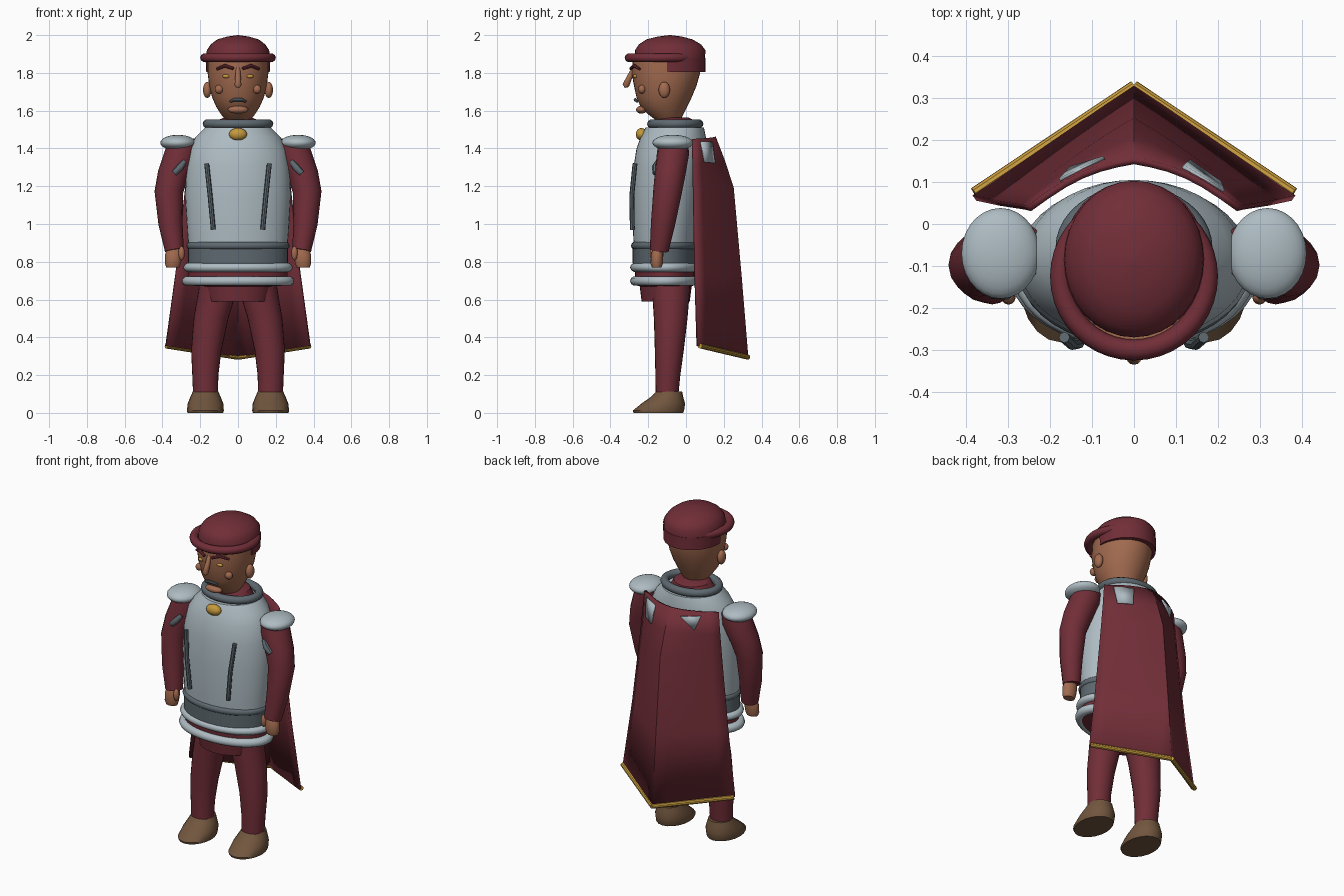
import bpy, bmesh, math
from mathutils import Vector


def mat(name, rgb):
    m = bpy.data.materials.new(name)
    m.diffuse_color = (*rgb, 1)
    return m


RED = mat("wine cloth", (0.165, 0.027, 0.039))
SILVER = mat("pale steel", (0.42, 0.50, 0.54))
STEEL = mat("dark steel", (0.11, 0.14, 0.16))
SKIN = mat("skin", (0.36, 0.145, 0.078))
GOLD = mat("gold", (0.56, 0.32, 0.045))
BROWN = mat("boot leather", (0.165, 0.092, 0.048))


def finish(name, bm, material, angle=35):
    bmesh.ops.recalc_face_normals(bm, faces=bm.faces)
    me = bpy.data.meshes.new(name)
    bm.to_mesh(me)
    bm.free()
    ob = bpy.data.objects.new(name, me)
    bpy.context.collection.objects.link(ob)
    me.materials.append(material)
    bpy.ops.object.select_all(action='DESELECT')
    ob.select_set(True)
    bpy.context.view_layer.objects.active = ob
    bpy.ops.object.shade_smooth_by_angle(angle=math.radians(angle))
    return ob


def skin_rings(bm, rings, caps=True):
    rows = [[bm.verts.new(p) for p in r] for r in rings]
    n = len(rows[0])
    for a, b in zip(rows, rows[1:]):
        for i in range(n):
            bm.faces.new((a[i], a[(i + 1) % n], b[(i + 1) % n], b[i]))
    if caps:
        bm.faces.new(rows[0])
        bm.faces.new(rows[-1])


def loft(name, rings, material, n=32, ymin=None, angle=35):
    """Stack of ellipses: (z, x, y front, y back, half width)."""
    bm, pts = bmesh.new(), []
    for z, x, yf, yb, rx in rings:
        row = []
        for i in range(n):
            a = math.tau * i / n
            y = (yf + yb) / 2 + (yb - yf) / 2 * math.sin(a)
            row.append((x + rx * math.cos(a), y if ymin is None else max(y, ymin), z))
        pts.append(row)
    skin_rings(bm, pts)
    return finish(name, bm, material, angle)


def tube(name, path, material, n=16, angle=35):
    """Tapered tube along (x, y, z, radius) points."""
    bm, rings = bmesh.new(), []
    P = [Vector(p[:3]) for p in path]
    for i, p in enumerate(P):
        d = (P[min(i + 1, len(P) - 1)] - P[max(i - 1, 0)]).normalized()
        u = d.cross(Vector((0, 1, 0.01))).normalized()
        v = d.cross(u)
        r = path[i][3]
        rings.append([p + r * (u * math.cos(math.tau * k / n) + v * math.sin(math.tau * k / n))
                      for k in range(n)])
    skin_rings(bm, rings)
    return finish(name, bm, material, angle)


def ball(name, loc, size, material, seg=20):
    bm = bmesh.new()
    bmesh.ops.create_uvsphere(bm, u_segments=seg, v_segments=seg // 2, radius=1)
    for v in bm.verts:
        v.co = Vector(loc) + Vector(a * b for a, b in zip(v.co, size))
    return finish(name, bm, material, 60)


def ring(name, z, y, rx, ry, rt, rz, material, n=40, m=10):
    """Elliptical torus with tube radii rt (sideways) and rz (upright)."""
    bm, rows = bmesh.new(), []
    for i in range(n + 1):
        a = math.tau * i / n
        row = []
        for k in range(m):
            b = math.tau * k / m
            c = rt * math.cos(b)
            row.append(((rx + c) * math.cos(a), y + (ry + c) * math.sin(a), z + rz * math.sin(b)))
        rows.append(row)
    skin_rings(bm, rows, caps=False)
    bmesh.ops.remove_doubles(bm, verts=bm.verts, dist=1e-5)
    return finish(name, bm, material, 60)


# Breastplate, belt and skirt hoops
loft("breastplate", [(0.86, 0, -0.275, 0.05, 0.26), (0.95, 0, -0.28, 0.06, 0.268),
                     (1.15, 0, -0.285, 0.085, 0.28), (1.3, 0, -0.278, 0.1, 0.275),
                     (1.4, 0, -0.262, 0.105, 0.257), (1.46, 0, -0.24, 0.105, 0.225),
                     (1.51, 0, -0.215, 0.095, 0.175)], SILVER, 40)
loft("belt", [(0.79, 0, -0.282, 0.055, 0.265), (0.87, 0, -0.282, 0.055, 0.265)], STEEL, 40)
ring("belt_rim", 0.885, -0.113, 0.255, 0.16, 0.018, 0.02, STEEL)
ring("upper_hoop", 0.77, -0.113, 0.262, 0.155, 0.028, 0.024, SILVER)
ring("lower_hoop", 0.698, -0.113, 0.27, 0.155, 0.028, 0.026, SILVER)
loft("tunic", [(0.59, 0, -0.235, 0.02, 0.165), (0.67, 0, -0.245, 0.03, 0.18),
               (0.675, 0, -0.265, 0.04, 0.262), (0.8, 0, -0.275, 0.05, 0.262)], RED)
for s in (1, -1):
    tube("chest_strip", [(s * 0.131, -0.284, 0.97, 0.013), (s * 0.148, -0.287, 1.15, 0.013),
                         (s * 0.166, -0.27, 1.32, 0.013)], STEEL, 8)

# Collar, neck and clasp
ring("collar", 1.53, -0.057, 0.163, 0.125, 0.024, 0.024, STEEL)
loft("neck", [(1.49, 0, -0.18, 0.06, 0.14), (1.55, 0, -0.16, 0.04, 0.105),
              (1.565, 0, -0.15, 0.01, 0.07)], RED)
ball("clasp", (0, -0.236, 1.475), (0.048, 0.03, 0.033), GOLD)

# Head and face
loft("head", [(1.55, 0, -0.16, -0.03, 0.065), (1.58, 0, -0.20, -0.015, 0.09),
              (1.62, 0, -0.24, 0.005, 0.115), (1.67, 0, -0.262, 0.03, 0.137),
              (1.73, 0, -0.275, 0.055, 0.152), (1.8, 0, -0.288, 0.075, 0.161),
              (1.88, 0, -0.28, 0.08, 0.16)], SKIN, 36)
tube("nose", [(0, -0.275, 1.825, 0.012), (0, -0.3, 1.775, 0.015), (0, -0.318, 1.735, 0.018),
              (0, -0.316, 1.722, 0.009)], SKIN, 12, 60)
ball("chin", (0, -0.236, 1.605), (0.055, 0.028, 0.021), SKIN)
tube("moustache", [(-0.042, -0.258, 1.648, 0.006), (-0.02, -0.268, 1.658, 0.009),
                   (0.02, -0.268, 1.658, 0.009), (0.042, -0.258, 1.648, 0.006)], STEEL, 8)
for s in (1, -1):
    ball("ear", (s * 0.163, -0.115, 1.71), (0.022, 0.03, 0.043), SKIN)
    ball("cheek", (s * 0.1, -0.233, 1.713), (0.023, 0.02, 0.023), SKIN)
    ball("eye", (s * 0.062, -0.268, 1.782), (0.021, 0.013, 0.01), GOLD, 12)
    tube("eyebrow", [(s * 0.025, -0.293, 1.823, 0.008), (s * 0.07, -0.275, 1.838, 0.01),
                     (s * 0.112, -0.245, 1.82, 0.007)], RED, 8)

# Cap: dome, rolled brim and nape band
loft("cap_dome", [(1.865, 0, -0.27, 0.1, 0.17), (1.92, 0, -0.27, 0.103, 0.165),
                  (1.95, 0, -0.25, 0.08, 0.145), (1.977, 0, -0.21, 0.035, 0.11),
                  (1.992, 0, -0.15, -0.02, 0.058), (2.0, 0, -0.09, -0.08, 0.004)], RED, 32, angle=50)
loft("cap_band", [(1.805, 0, -0.27, 0.103, 0.168), (1.88, 0, -0.27, 0.103, 0.172)], RED, 32, ymin=-0.1)
ring("cap_brim", 1.88, -0.125, 0.175, 0.175, 0.025, 0.024, RED)

for s in (1, -1):
    # Arms, hands and shoulder plates
    tube("sleeve", [(s * 0.285, -0.065, 1.44, 0.075), (s * 0.3, -0.068, 1.38, 0.085),
                    (s * 0.345, -0.085, 1.26, 0.081), (s * 0.366, -0.098, 1.17, 0.076),
                    (s * 0.357, -0.122, 1.0, 0.064), (s * 0.337, -0.142, 0.86, 0.05)], RED)
    loft("hand", [(0.77, s * 0.345, -0.18, -0.13, 0.035), (0.79, s * 0.345, -0.188, -0.122, 0.042),
                  (0.84, s * 0.34, -0.185, -0.12, 0.046), (0.875, s * 0.337, -0.175, -0.12, 0.036)],
         SKIN, 16, angle=60)
    ball("thumb", (s * 0.299, -0.175, 0.845), (0.017, 0.017, 0.038), SKIN, 12)
    ball("shoulder_plate", (s * 0.318, -0.07, 1.43), (0.093, 0.108, 0.042), SILVER, 28)
    tube("sleeve_clip", [(s * 0.282, -0.148, 1.332, 0.012), (s * 0.305, -0.162, 1.302, 0.019),
                         (s * 0.338, -0.162, 1.268, 0.016)], STEEL, 10)
    # Legs and boots
    loft("leg", [(0.1, s * 0.172, -0.16, -0.04, 0.066), (0.2, s * 0.173, -0.162, -0.03, 0.069),
                 (0.33, s * 0.168, -0.165, -0.012, 0.08), (0.5, s * 0.143, -0.17, 0.008, 0.092),
                 (0.62, s * 0.114, -0.178, 0.018, 0.1), (0.72, s * 0.1, -0.185, 0.025, 0.1)], RED, 24)
    loft("boot", [(0, s * 0.173, -0.278, -0.015, 0.094), (0.012, s * 0.173, -0.282, -0.01, 0.098),
                  (0.05, s * 0.172, -0.235, -0.005, 0.094), (0.085, s * 0.172, -0.185, -0.015, 0.08),
                  (0.112, s * 0.172, -0.16, -0.02, 0.068)], BROWN, 20, angle=45)

# Cape rows: edge z, ridge z, half width, edge y, ridge y
ROWS = [(1.45, 1.46, 0.25, 0.037, 0.15), (1.32, 1.33, 0.262, 0.04, 0.2), (1.19, 1.19, 0.275, 0.042, 0.245),
        (0.75, 0.72, 0.325, 0.05, 0.287), (0.355, 0.295, 0.38, 0.062, 0.322)]


def cape_point(u, t):
    """u runs -1..1 across, t runs 0..4 down the rows."""
    i = min(int(t), len(ROWS) - 2)
    ze, zr, w, ye, yr = (a + (b - a) * (t - i) for a, b in zip(ROWS[i], ROWS[i + 1]))
    k = abs(u)
    fold = 0.022 * math.sin(math.pi * k) * (1 - t / 4)
    return Vector((u * w, yr + (ye - yr) * k + fold, zr + (ze - zr) * k))


bm = bmesh.new()
U = [i / 6 - 1 for i in range(13)]
grid = [[bm.verts.new(cape_point(u, t)) for u in U] for t in range(5)]
for a, b in zip(grid, grid[1:]):
    for i in range(12):
        bm.faces.new((a[i], b[i], b[i + 1], a[i + 1]))
cape = finish("cape", bm, RED, 30)
solid = cape.modifiers.new("thickness", 'SOLIDIFY')
solid.thickness = 0.016
solid.offset = 0

# Gold hem
for s in (1, -1):
    a, b = cape_point(s, 4), cape_point(0, 4)
    tube("hem", [(a.x, a.y + 0.012, a.z, 0.014), (b.x, b.y + 0.006, b.z, 0.014)], GOLD, 10)

# Steel patches lying on the cape shoulders
for patch in ([(0.46, 0.2), (0.85, 0.15), (0.78, 1.0), (0.5, 1.05)],
              [(-0.28, 0.3), (-0.7, 0.2), (-0.58, 0.85)]):
    bm = bmesh.new()
    bm.faces.new([bm.verts.new(cape_point(u, t) + Vector((0, 0.013, 0.005))) for u, t in patch])
    plate = finish("cape_patch", bm, SILVER)
    mod = plate.modifiers.new("thickness", 'SOLIDIFY')
    mod.thickness = 0.009
    mod.offset = 0
